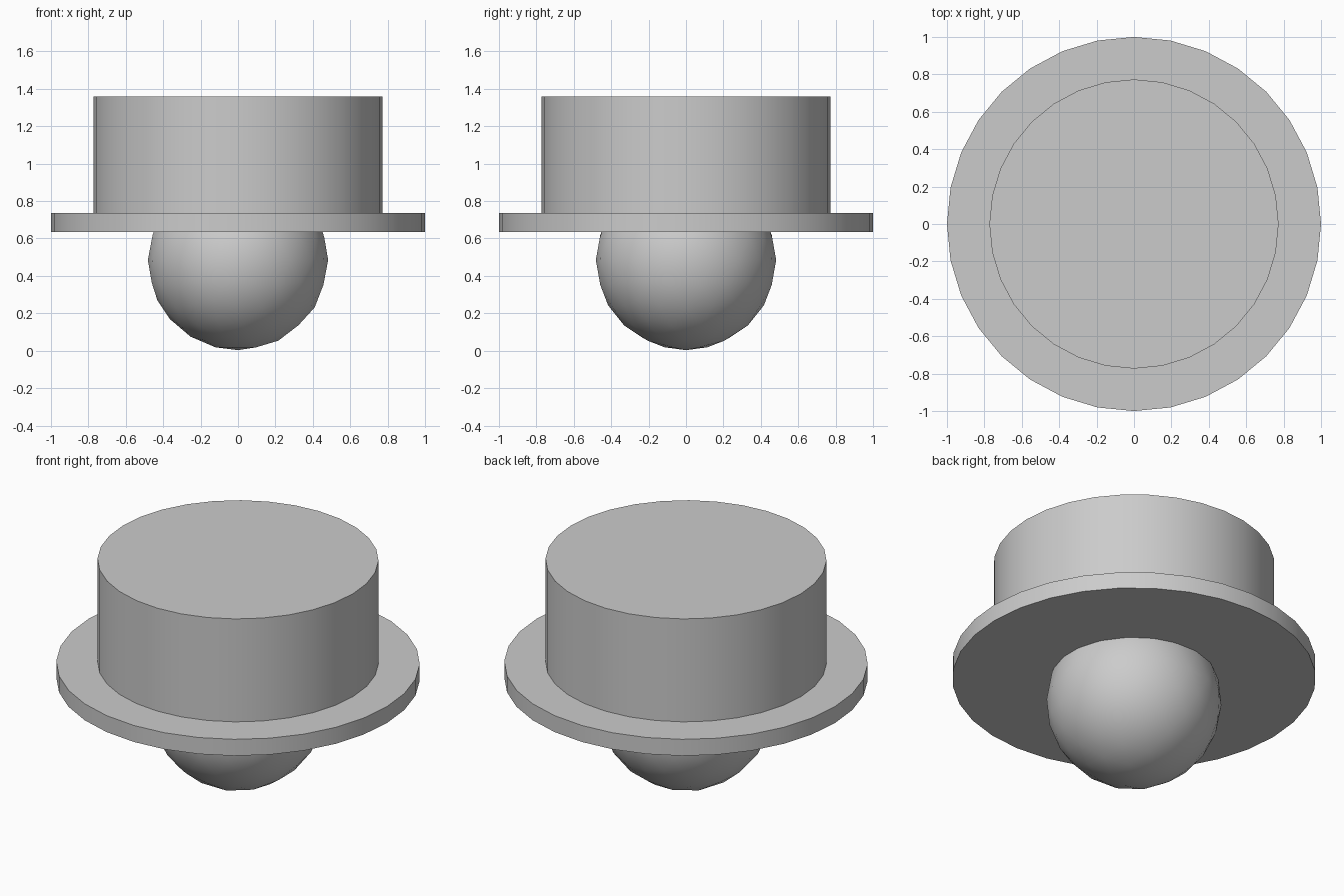
import bpy

if "Cube" in bpy.data.objects:
    bpy.data.objects.remove(bpy.data.objects["Cube"], do_unlink=True)

# Single plain material
grey = bpy.data.materials.new("light_grey")
grey.use_nodes = True
colour = (0.6, 0.6, 0.6, 1.0)
grey.diffuse_color = colour
bsdf = next(n for n in grey.node_tree.nodes if n.type == "BSDF_PRINCIPLED")
bsdf.inputs["Base Color"].default_value = colour


def finish(name):
    obj = bpy.context.object
    obj.name = name
    obj.data.materials.append(grey)
    bpy.ops.object.shade_smooth_by_angle()
    return obj


def disc(name, radius, bottom, top):
    bpy.ops.mesh.primitive_cylinder_add(
        vertices=32, radius=radius, depth=top - bottom,
        location=(0, 0, (bottom + top) / 2))
    return finish(name)


# Flat brim and the tall crown standing on it
disc("brim", 1.0, 0.635, 0.735)
disc("crown", 0.773, 0.735, 1.36)

# Round head tucked under the brim
bpy.ops.mesh.primitive_ico_sphere_add(subdivisions=3, radius=0.482, location=(0, 0, 0.485))
finish("head")
